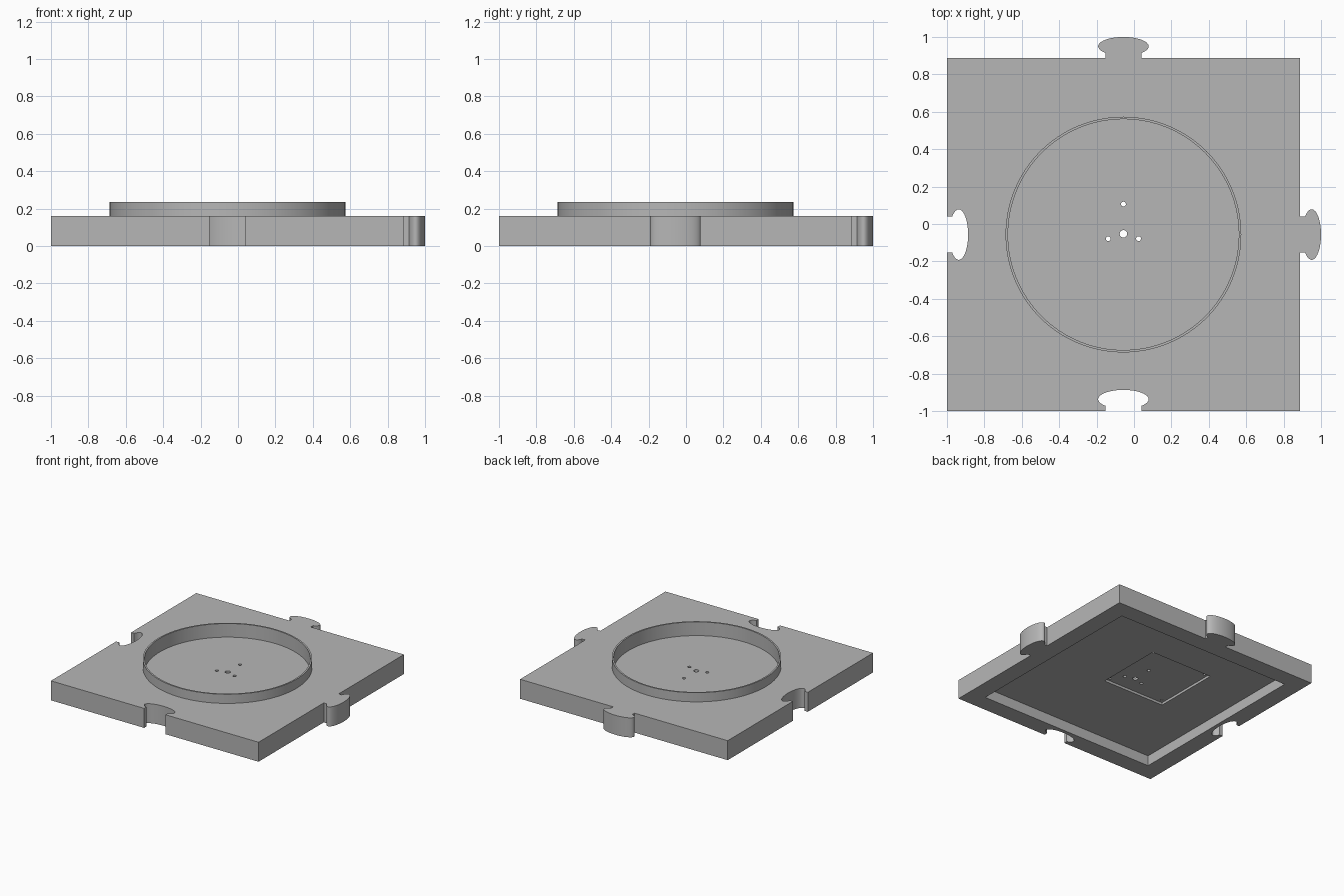
import bpy, bmesh, math

if "Cube" in bpy.data.objects:
    bpy.data.objects.remove(bpy.data.objects["Cube"], do_unlink=True)

LOW, HIGH = -1.0, 0.887          # plate edges, shared by x and y
MID = (LOW + HIGH) / 2
TOP, RIM, FLOOR = 0.16, 0.235, 0.123
POCKET, RECESS = 0.085, 0.105    # underside ceilings

grey = bpy.data.materials.new("plain grey")
grey.use_nodes = True
colour = (0.47, 0.47, 0.47, 1)
grey.diffuse_color = colour
grey.node_tree.nodes["Principled BSDF"].inputs["Base Color"].default_value = colour


def prism(name, outline, z0, z1):
    """Extrude a flat outline from z0 to z1."""
    bm = bmesh.new()
    face = bm.faces.new([bm.verts.new((x, y, z0)) for x, y in outline])
    new = bmesh.ops.extrude_face_region(bm, geom=[face])["geom"]
    bmesh.ops.translate(bm, vec=(0, 0, z1 - z0),
                        verts=[v for v in new if isinstance(v, bmesh.types.BMVert)])
    bmesh.ops.recalc_face_normals(bm, faces=bm.faces)
    mesh = bpy.data.meshes.new(name)
    bm.to_mesh(mesh)
    bm.free()
    mesh.materials.append(grey)
    obj = bpy.data.objects.new(name, mesh)
    bpy.context.collection.objects.link(obj)
    return obj


def disc(x, y, r, n):
    return [(x + r * math.cos(math.tau * i / n), y + r * math.sin(math.tau * i / n))
            for i in range(n)]


def square(x, y, h):
    return [(x - h, y - h), (x + h, y - h), (x + h, y + h), (x - h, y + h)]


def combine(body, operation, outline, z0, z1):
    """Add or cut a prism, then discard the helper."""
    helper = prism("helper", outline, z0, z1)
    helper.hide_render = True
    bpy.context.view_layer.objects.active = body
    mod = body.modifiers.new("shape", 'BOOLEAN')
    mod.operation, mod.solver, mod.object = operation, 'EXACT', helper
    bpy.ops.object.modifier_apply(modifier=mod.name)
    bpy.data.objects.remove(helper, do_unlink=True)


# Interlocking knob profile: (along the edge, out from the edge)
NECK, WIDE, DEEP, OUT = 0.097, 0.135, 0.05, 0.063
a0 = math.acos(NECK / WIDE)
knob = [(-NECK, 0)]
for i in range(41):
    a = math.pi + a0 - (math.pi + 2 * a0) * i / 40
    knob.append((WIDE * math.cos(a), OUT + DEEP * math.sin(a)))
knob.append((NECK, 0))

# Square plate with sockets on two sides and tabs on the other two
outline = [(LOW, LOW)] + [(MID + t, LOW + d) for t, d in knob]
outline += [(HIGH, LOW)] + [(HIGH + d, MID + t) for t, d in knob]
outline += [(HIGH, HIGH)] + [(MID + t, HIGH + d) for t, d in reversed(knob)]
outline += [(LOW, HIGH)] + [(LOW + d, MID + t) for t, d in reversed(knob)]
plate = prism("puzzle_plate", outline, 0, TOP)

# Raised rim around a sunken round floor
combine(plate, 'UNION', disc(MID, MID, 0.63, 128), TOP - 0.01, RIM)
combine(plate, 'DIFFERENCE', disc(MID, MID, 0.617, 128), FLOOR, RIM + 0.1)

# Underside pocket and offset square recess
combine(plate, 'DIFFERENCE', square(MID, MID, 0.80), -0.1, POCKET)
rx, ry, rh = -0.163, 0.08, 0.282
combine(plate, 'DIFFERENCE', square(rx, ry, rh), 0.04, RECESS)

# Through holes in the middle
for dx, dy, r in ((0, 0.004, 0.02), (0, 0.163, 0.013), (-0.081, -0.022, 0.013), (0.081, -0.022, 0.013)):
    combine(plate, 'DIFFERENCE', disc(MID + dx, MID + dy, r, 24), 0.03, 0.3)

# Blind screw holes in the recess corners
for x, y in square(rx, ry, rh - 0.03):
    combine(plate, 'DIFFERENCE', disc(x, y, 0.01, 16), 0.09, RECESS + 0.009)

# Smooth curved walls, crisp edges
bpy.ops.object.select_all(action='DESELECT')
plate.select_set(True)
bpy.context.view_layer.objects.active = plate
bpy.ops.object.shade_smooth_by_angle(angle=math.radians(30))
